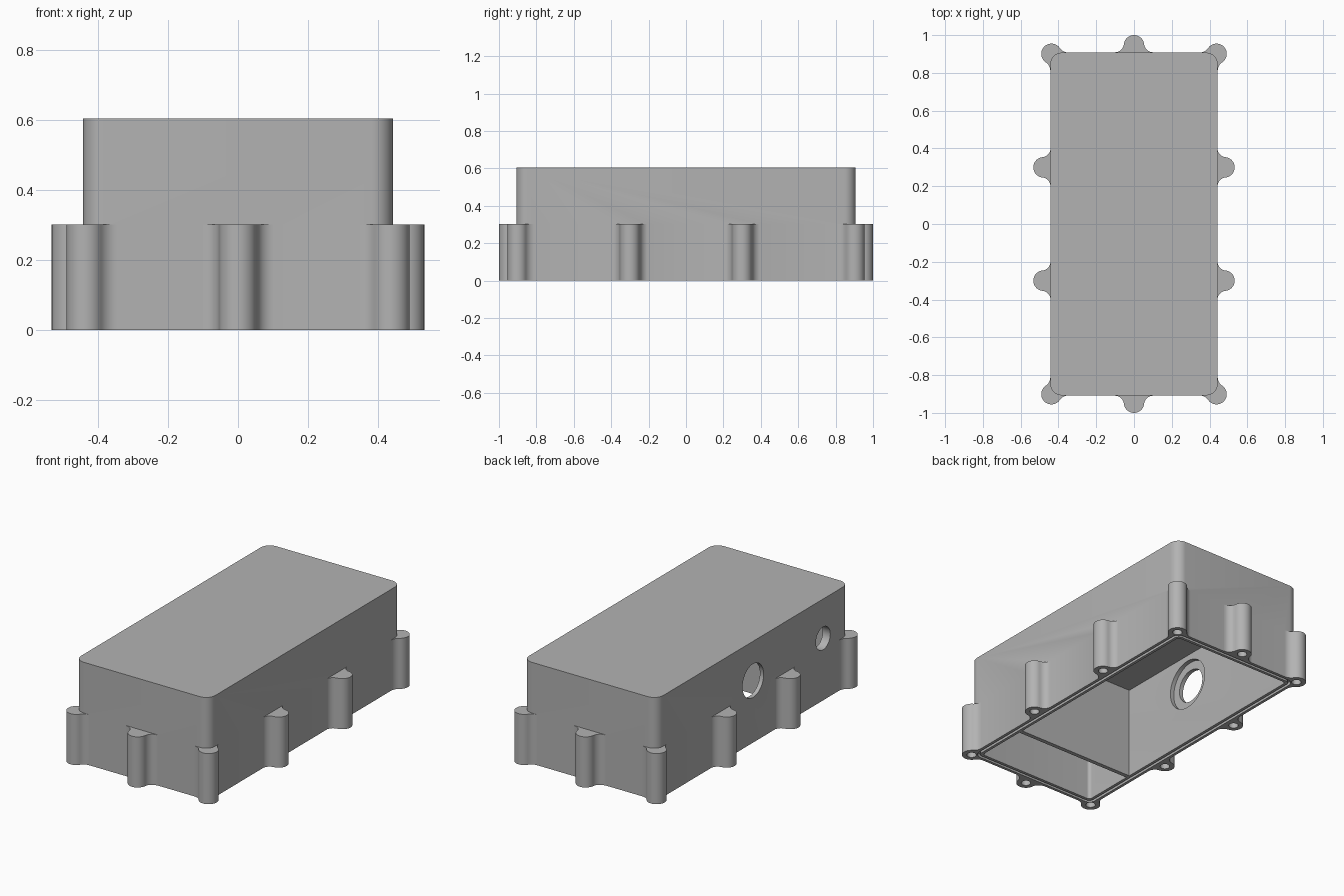
import bpy, bmesh
from math import pi, sin, cos, atan2, sqrt, radians

old = bpy.data.objects.get("Cube")
if old:
    bpy.data.objects.remove(old, do_unlink=True)

HX, HY, TOP = 0.443, 0.907, 0.605      # body half sizes and height
WALL, CORNER, LUG_TOP = 0.05, 0.06, 0.302
LUG_R, SCREW_R = 0.054, 0.027

grey = bpy.data.materials.new("plain grey")
grey.use_nodes = True
grey.diffuse_color = (0.45, 0.45, 0.45, 1)
grey.node_tree.nodes["Principled BSDF"].inputs["Base Color"].default_value = (0.45, 0.45, 0.45, 1)


def prism(name, outline, z0, z1):
    """Extrude a closed 2D outline between two heights."""
    bm = bmesh.new()
    face = bm.faces.new([bm.verts.new((x, y, z0)) for x, y in outline])
    up = bmesh.ops.extrude_face_region(bm, geom=[face])["geom"]
    verts = [v for v in up if isinstance(v, bmesh.types.BMVert)]
    bmesh.ops.translate(bm, verts=verts, vec=(0, 0, z1 - z0))
    bmesh.ops.recalc_face_normals(bm, faces=bm.faces[:])
    mesh = bpy.data.meshes.new(name)
    bm.to_mesh(mesh)
    bm.free()
    mesh.materials.append(grey)
    ob = bpy.data.objects.new(name, mesh)
    bpy.context.collection.objects.link(ob)
    return ob


def arc(cx, cy, r, a0, a1, n):
    return [(cx + r * cos(a0 + (a1 - a0) * i / n), cy + r * sin(a0 + (a1 - a0) * i / n))
            for i in range(n + 1)]


def rounded_rect(inset):
    """Body outline moved inwards by the inset."""
    r = max(CORNER - inset, 0.02)
    hx, hy = HX - inset - r, HY - inset - r
    pts = []
    for k, (sx, sy) in enumerate([(1, 1), (-1, 1), (-1, -1), (1, -1)]):
        pts += arc(sx * hx, sy * hy, r, k * pi / 2, (k + 1) * pi / 2, 10)
    return pts


def circle(x, y, r, n=40):
    return arc(x, y, r, 0, 2 * pi, n)[:-1]


def lug_outline(off, fillet, bisector):
    """Round lug blended by concave fillets into one wall, or into two at a corner."""
    d = sqrt((fillet + LUG_R) ** 2 - (fillet - off) ** 2)
    phi = atan2(d, fillet - off)
    half = [(-off - 0.02, -d)]
    half += arc(fillet - off, -d, fillet, pi, pi - phi, 8)
    c, s = cos(2 * bisector), sin(2 * bisector)
    other = [(x * c + y * s, x * s - y * c) for x, y in reversed(half)]
    head = arc(0, 0, LUG_R, -phi, 2 * bisector + phi, 24)[1:-1]
    return half + head + other


def boolean(target, tool, operation):
    mod = target.modifiers.new(operation, 'BOOLEAN')
    mod.operation, mod.object, mod.solver = operation, tool, 'EXACT'
    bpy.context.view_layer.objects.active = target
    bpy.ops.object.modifier_apply(modifier=mod.name)
    bpy.data.objects.remove(tool, do_unlink=True)


# Solid body
body = prism("enclosure_body", rounded_rect(0), 0, TOP)

# Lugs: two on each long side, one on each end, one on each corner
side = lug_outline(0.037, 0.047, 0)
corner = lug_outline(-0.006, 0.057, pi / 4)
lugs = []
for s in (1, -1):
    lugs.append((0, s * 0.946, [(y, s * x) for x, y in side]))
    for t in (1, -1):
        lugs.append((s * 0.479, t * 0.3, [(s * x, y) for x, y in side]))
        lugs.append((s * (HX - 0.006), t * (HY - 0.006), [(s * x, t * y) for x, y in corner]))
for cx, cy, shape in lugs:
    boolean(body, prism("lug", [(cx + x, cy + y) for x, y in shape], 0, LUG_TOP), 'UNION')

# Open cavity, seal groove and blind screw holes
boolean(body, prism("cavity", rounded_rect(WALL), -0.1, TOP - WALL), 'DIFFERENCE')
groove = prism("groove", rounded_rect(0.017), -0.1, 0.02)
boolean(groove, prism("groove_core", rounded_rect(0.033), -0.2, 0.1), 'DIFFERENCE')
boolean(body, groove, 'DIFFERENCE')
for cx, cy, shape in lugs:
    boolean(body, prism("screw_hole", circle(cx, cy, SCREW_R, 24), -0.1, 0.24), 'DIFFERENCE')


def side_hole(y, z, r, x0, x1):
    """Cut a round hole through the -x wall between two depths."""
    tool = prism("side_hole", circle(-z, y, r), x0, x1)
    tool.rotation_euler = (0, pi / 2, 0)
    bpy.context.view_layer.update()
    boolean(body, tool, 'DIFFERENCE')


# Ports in the side wall, the large one recessed from inside
side_hole(0, 0.37, 0.1, -0.6, -0.3)
side_hole(0, 0.37, 0.15, -HX + 0.025, -0.3)
side_hole(-0.66, 0.37, 0.068, -0.6, -0.3)

# Divider between the two compartments
w = HX - WALL + 0.002
divider = prism("divider_wall", [(-w, -0.535), (w, -0.535), (w, -0.51), (-w, -0.51)],
                0, TOP - WALL + 0.002)

# Smooth round surfaces, crisp edges
bpy.ops.object.select_all(action='DESELECT')
body.select_set(True)
bpy.context.view_layer.objects.active = body
bpy.ops.object.shade_smooth_by_angle(angle=radians(30))
